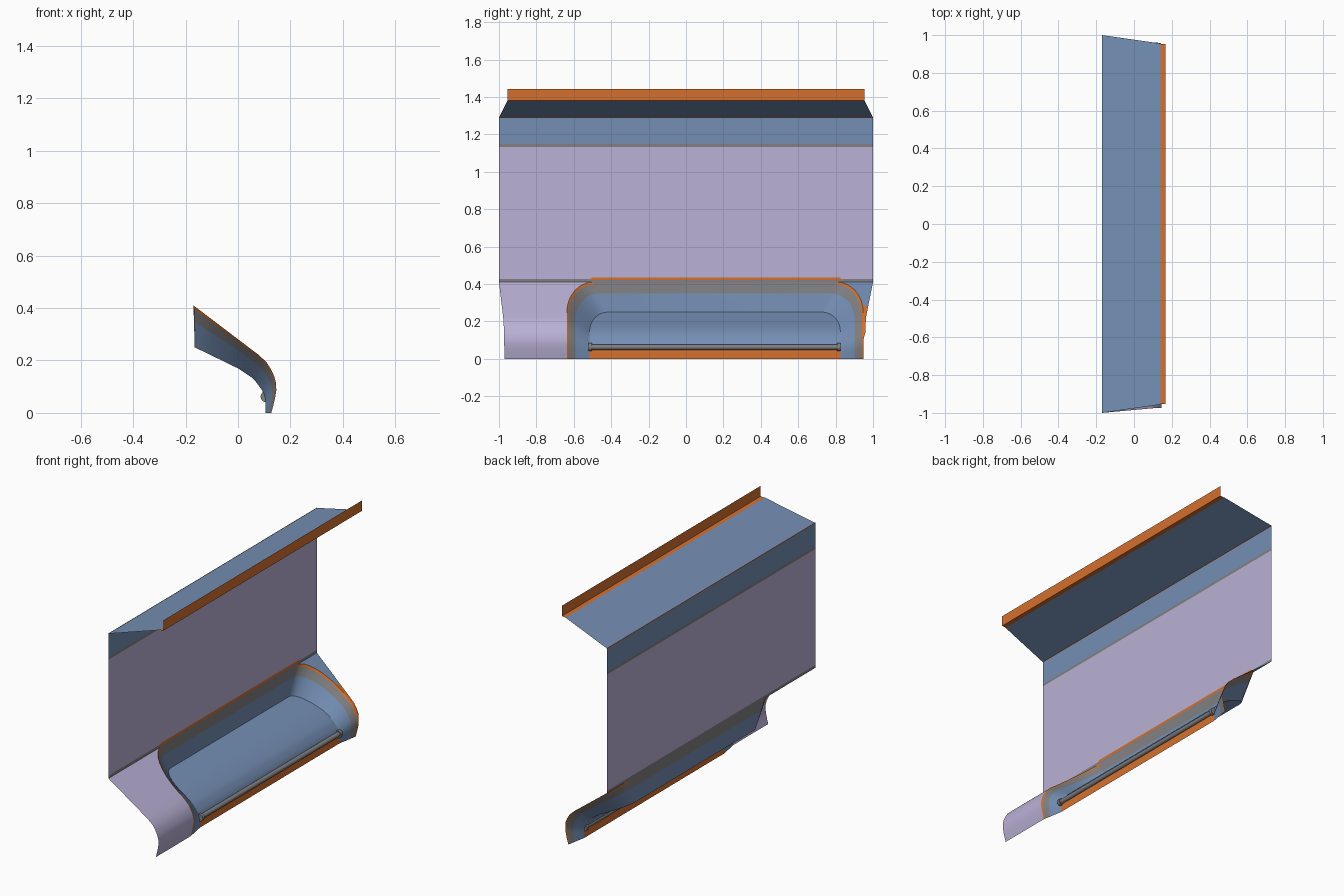
import bpy, bmesh, math

if "Cube" in bpy.data.objects:
    bpy.data.objects.remove(bpy.data.objects["Cube"])


def mat(name, rgb):
    m = bpy.data.materials.new(name)
    lin = [((c / 255 + 0.055) / 1.055) ** 2.4 for c in rgb]
    m.diffuse_color = (*lin, 1)
    m.use_nodes = True
    m.node_tree.nodes["Principled BSDF"].inputs["Base Color"].default_value = m.diffuse_color
    return m


BLUE, PURPLE, ORANGE, GRAY = range(4)
MATS = [mat("steel_blue", (117, 143, 181)), mat("lilac", (186, 177, 214)),
        mat("orange", (212, 112, 46)), mat("gray", (129, 129, 132))]


def build(name, quads, smooth=True):
    """Make one sheet object from (four points, colour) pairs."""
    bm = bmesh.new()
    for pts, colour in quads:
        f = bm.faces.new([bm.verts.new(p) for p in pts])
        f.material_index = colour
    bmesh.ops.remove_doubles(bm, verts=bm.verts, dist=1e-5)
    me = bpy.data.meshes.new(name)
    bm.to_mesh(me)
    bm.free()
    for m in MATS:
        me.materials.append(m)
    ob = bpy.data.objects.new(name, me)
    bpy.context.collection.objects.link(ob)
    if smooth:
        bpy.ops.object.select_all(action='DESELECT')
        ob.select_set(True)
        bpy.context.view_layer.objects.active = ob
        bpy.ops.object.shade_smooth_by_angle(angle=math.radians(30))
    return ob


def interp(table, z):
    """Piecewise linear lookup in (z, value) pairs."""
    for (z0, v0), (z1, v1) in zip(table, table[1:]):
        if z <= z1:
            return v0 + (v1 - v0) * (z - z0) / (z1 - z0)
    return table[-1][1]


# Body cross-sections: x by height, outer skin and recess floor
OUTER = [(0, .127), (.04, .138), (.08, .146), (.11, .146), (.14, .138),
         (.175, .122), (.205, .10), (.41, -.17)]
INNER = [(0, .105), (.05, .104), (.085, .093), (.13, .06), (.17, 0), (.25, -.165)]
LEFT_END = [(0, -.97), (.2, -.975), (.41, -1)]
RIGHT_END = [(0, .948), (.11, .95), (.13, .958), (.22, .962), (.41, 1)]
STEPS, ARC = 9, 8


def arch(profile, yl, yr, top, corner_z, r):
    """Rounded arch outline lying on a cross-section profile."""
    half = [(0, corner_z * i / STEPS) for i in range(STEPS)]
    for i in range(ARC + 1):
        a = math.pi / 2 * i / ARC
        half.append((r * (1 - math.cos(a)), corner_z + (top - corner_z) * math.sin(a)))
    left = [(interp(profile, z), yl + d, z) for d, z in half]
    right = [(interp(profile, z), yr - d, z) for d, z in half]
    return left, right


def mix(a, b, t):
    return [tuple(p + (q - p) * t for p, q in zip(u, v)) for u, v in zip(a, b)]


rim_l, rim_r = arch(OUTER, -.637, .947, .41, .25, .14)
floor_l, floor_r = arch(INNER, -.515, .825, .25, .15, .10)
rim = rim_l + rim_r[::-1]
floor = floor_l + floor_r[::-1]

# Outer skin at both ends of the recess
front_skin, rear_skin = [], []
for i in range(len(rim_l) - 1):
    a, b, c, d = rim_l[i], rim_l[i + 1], rim_r[i + 1], rim_r[i]
    front_skin.append(([(a[0], interp(LEFT_END, a[2]), a[2]), a, b,
                        (b[0], interp(LEFT_END, b[2]), b[2])], PURPLE))
    mid = (c[2] + d[2]) / 2
    rear_skin.append(([d, (d[0], interp(RIGHT_END, d[2]), d[2]),
                       (c[0], interp(RIGHT_END, c[2]), c[2]), c],
                      ORANGE if .12 < mid < .28 else BLUE))
build("front_lower_skin", front_skin)
build("rear_lower_skin", rear_skin)

# Recess walls: orange rim, gray band, blue lower wall
walls = []
rings = [rim, mix(rim, floor, .08), mix(rim, floor, .38), floor]
for (o, n), colour in zip(zip(rings, rings[1:]), (ORANGE, GRAY, BLUE)):
    for i in range(len(o) - 1):
        top = i == len(rim_l) - 1
        walls.append(([o[i], n[i], n[i + 1], o[i + 1]],
                      GRAY if top and colour == ORANGE else colour))
build("recess_walls", walls)

# Recess floor with orange strip along the bottom
build("recess_floor", [
    ([floor_l[i], floor_r[i], floor_r[i + 1], floor_l[i + 1]],
     ORANGE if floor_l[i + 1][2] < .055 else BLUE) for i in range(len(floor_l) - 1)])

# Upright panel in horizontal colour bands
levels = [.41, .427, 1.132, 1.148, 1.286, 1.292]
build("side_panel", [
    ([(-.17, -1, a), (-.17, 1, a), (-.17, 1, b), (-.17, -1, b)], c)
    for a, b, c in zip(levels, levels[1:], (GRAY, PURPLE, GRAY, BLUE, ORANGE))], False)

# Thin seam plate above the recess
build("recess_seam", [([(-.168, -.52, .42), (-.168, .84, .42),
                        (-.168, .82, .435), (-.168, -.50, .435)], ORANGE)], False)

# Sloping roof sheet and its L-shaped orange lip
build("roof", [([(-.17, -1, 1.29), (-.17, 1, 1.29),
                 (.14, .956, 1.378), (.14, -.956, 1.378)], BLUE)], False)
lip = [(.14, 1.378), (.166, 1.38), (.166, 1.443)]
build("roof_lip", [([(a[0], -.954, a[1]), (a[0], .954, a[1]),
                     (b[0], .954, b[1]), (b[0], -.954, b[1])], ORANGE)
                   for a, b in zip(lip, lip[1:])], False)


# Step bar with end collars
def rod(name, y0, y1, r):
    bpy.ops.mesh.primitive_cylinder_add(vertices=16, radius=r, depth=y1 - y0,
                                        location=(.107, (y0 + y1) / 2, .062),
                                        rotation=(math.pi / 2, 0, 0))
    ob = bpy.context.object
    ob.name = name
    ob.data.materials.append(MATS[GRAY])
    bpy.ops.object.shade_smooth_by_angle(angle=math.radians(35))


rod("step_bar", -.505, .815, .014)
rod("bar_collar_front", -.52, -.502, .021)
rod("bar_collar_rear", .808, .826, .021)
